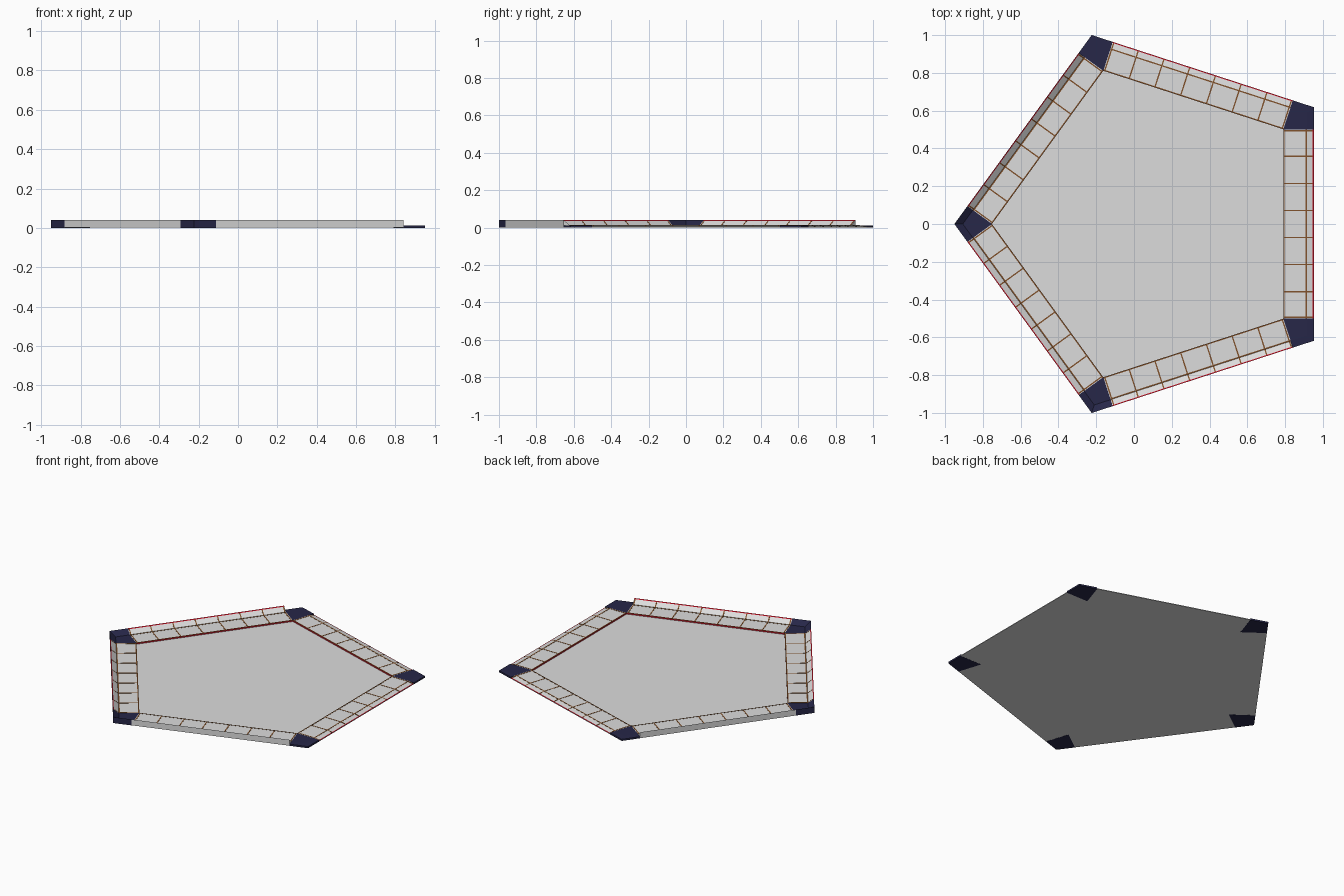
import bpy
import math
from mathutils import Vector

if "Cube" in bpy.data.objects:
    bpy.data.objects.remove(bpy.data.objects["Cube"])

INNER, BAND, OUTER = 0.69, 0.815, 0.851   # distances of the border lines from the centre
TOP, LOW, HIGH = 0.012, 0.005, 0.04       # deck height, low rim, raised rim
CENTRE_X = 0.101
STEP = math.radians(36)
HALF = INNER * math.tan(STEP)             # half length of one inner side
TILES = 7


def material(name, colour):
    m = bpy.data.materials.new(name)
    m.use_nodes = True
    m.diffuse_color = (*colour, 1)
    m.node_tree.nodes["Principled BSDF"].inputs["Base Color"].default_value = (*colour, 1)
    return m


GREY = material("light grey", (0.72, 0.72, 0.72))
NAVY = material("navy", (0.02, 0.02, 0.065))
BROWN = material("brown", (0.22, 0.085, 0.025))
RED = material("red", (0.6, 0.01, 0.025))


def build(name, verts, faces, mats, indices=None):
    mesh = bpy.data.meshes.new(name)
    mesh.from_pydata(verts, [], faces)
    for m in mats:
        mesh.materials.append(m)
    if indices:
        for poly, index in zip(mesh.polygons, indices):
            poly.material_index = index
    obj = bpy.data.objects.new(name, mesh)
    bpy.context.collection.objects.link(obj)
    return obj


def place(angle, r, t, z):
    """Point on a side: r outward from the centre, t along the side."""
    c, s = math.cos(angle), math.sin(angle)
    return Vector((CENTRE_X + c * r - s * t, s * r + c * t, z))


def prism(profile, angle, t0, t1):
    """Vertices and faces of a profile (r, z) swept along one side."""
    n = len(profile)
    verts = [place(angle, r, t, z) for t in (t0, t1) for r, z in profile]
    faces = [(i, (i + 1) % n, (i + 1) % n + n, i + n) for i in range(n)]
    return verts, faces + [tuple(reversed(range(n))), tuple(range(n, 2 * n))]


def ring(radius, z):
    return [place(STEP * (2 * i + 1), radius / math.cos(STEP), 0, z) for i in range(5)]


# Central sunken panel, also the underside
build("base_panel", ring(OUTER - 0.001, 0.0006) + ring(INNER, 0.004),
      [(4, 3, 2, 1, 0), (5, 6, 7, 8, 9)]
      + [(i, (i + 1) % 5, (i + 1) % 5 + 5, i + 5) for i in range(5)], [GREY])

SIDES = {"right": (0, LOW), "back_right": (2, LOW), "back_left": (4, HIGH),
         "left": (6, HIGH), "front": (8, HIGH)}

for label, (turn, rim) in SIDES.items():
    angle = STEP * turn
    edge = OUTER - 0.006
    edge_z = TOP + (rim - TOP) * (edge - BAND) / (OUTER - BAND)

    # Border strip: red riser, flat tiles, sloping band, red edge, outer wall
    profile = [(INNER, 0.0006), (INNER, TOP), (BAND, TOP), (edge, edge_z),
               (OUTER, rim), (OUTER, 0.0006)]
    verts, faces = prism(profile, angle, -HALF, HALF)
    build("border_" + label, verts, faces, [GREY, RED], [1, 0, 0, 1, 0, 0, 0, 0])

    # Thin brown dividing lines, following the strip
    lift, w = 0.001, 0.0035
    cross = [(INNER, TOP), (BAND, TOP), (edge, edge_z),
             (edge, edge_z + lift), (BAND, TOP + lift), (INNER, TOP + lift)]
    all_verts, all_faces = [], []

    def add(part):
        base = len(all_verts)
        all_verts.extend(part[0])
        all_faces.extend(tuple(i + base for i in f) for f in part[1])

    for k in range(TILES + 1):
        t = -HALF + 2 * HALF * k / TILES
        t = max(-HALF + 2 * w, min(HALF - 2 * w, t))
        add(prism(cross, angle, t - w, t + w))
    for r in (INNER + w, BAND - w):
        bar = [(r - w, TOP), (r + w, TOP), (r + w, TOP + lift), (r - w, TOP + lift)]
        add(prism(bar, angle, -HALF, HALF))
    build("tile_lines_" + label, all_verts, all_faces, [BROWN])

# Navy corner blocks, two of them with the raised rim
for k in range(5):
    a = STEP * (2 * k + 1)
    rim = HIGH if k in (2, 3) else TOP - 0.001
    before, after = a - STEP, a + STEP

    def outline(r, z):
        return [place(before, r, HALF, z), place(a, r / math.cos(STEP), 0, z),
                place(after, r, -HALF, z)]

    inner = INNER / math.cos(STEP)
    verts = (outline(OUTER, 0) + outline(OUTER, rim) + outline(BAND, TOP)
             + [place(a, inner, 0, 0), place(a, inner, 0, TOP)])
    faces = [(0, 9, 2, 1), (0, 1, 4, 3), (1, 2, 5, 4),       # underside and outer walls
             (3, 4, 7, 6), (4, 5, 8, 7), (6, 7, 8, 10),      # rim slopes and deck
             (9, 0, 3, 6, 10), (2, 9, 10, 8, 5)]             # ends against the strips
    build("corner_%d" % (k + 1), verts, faces, [NAVY])
